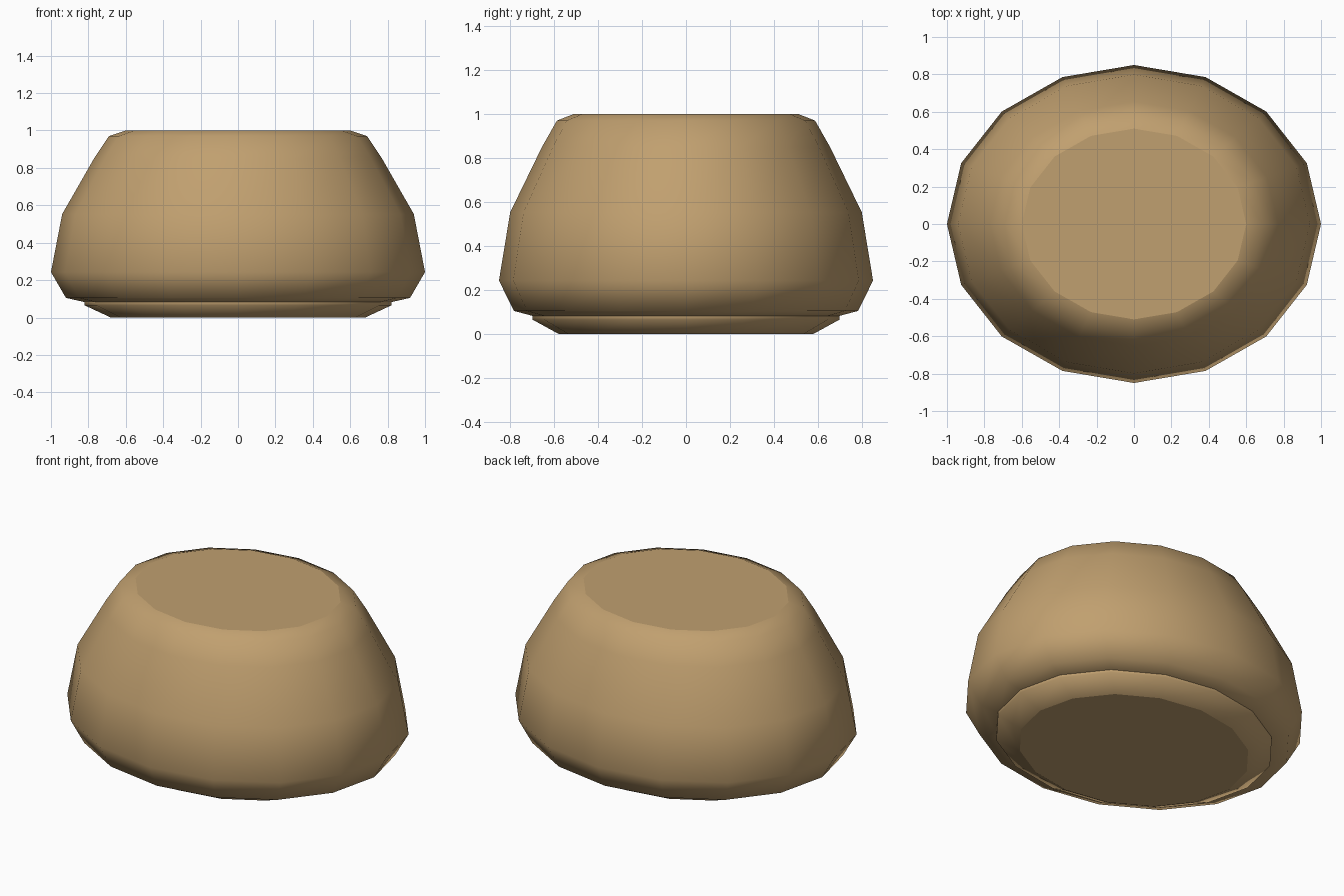
import bpy, bmesh, math

if "Cube" in bpy.data.objects:
    bpy.data.objects.remove(bpy.data.objects["Cube"])

SIDES = 16
DEPTH = 0.85  # oval: y radius relative to x radius

mat = bpy.data.materials.new("tan")
mat.diffuse_color = (0.53, 0.35, 0.16, 1)
mat.use_nodes = True
mat.node_tree.nodes["Principled BSDF"].inputs["Base Color"].default_value = mat.diffuse_color


def oval_lathe(name, profile):
    """Closed oval solid from (radius, height) pairs, smooth sides and flat caps."""
    bm = bmesh.new()
    rings = []
    for r, z in profile:
        rings.append([bm.verts.new((r * math.cos(2 * math.pi * i / SIDES),
                                    DEPTH * r * math.sin(2 * math.pi * i / SIDES), z))
                      for i in range(SIDES)])
    for low, high in zip(rings, rings[1:]):
        for i in range(SIDES):
            j = (i + 1) % SIDES
            bm.faces.new((low[i], low[j], high[j], high[i])).smooth = True
    for cap in (bm.faces.new(rings[0][::-1]), bm.faces.new(rings[-1])):
        for e in cap.edges:
            e.smooth = False
    mesh = bpy.data.meshes.new(name)
    bm.to_mesh(mesh)
    bm.free()
    mesh.materials.append(mat)
    obj = bpy.data.objects.new(name, mesh)
    bpy.context.collection.objects.link(obj)
    return obj


# Narrow foot under the body
oval_lathe("foot", [(0.68, 0), (0.82, 0.065), (0.82, 0.082)])

# Rounded, tapering body with a flat top
oval_lathe("body", [(0.81, 0.08), (0.92, 0.105), (1.0, 0.243), (0.94, 0.553),
                    (0.77, 0.85), (0.69, 0.97), (0.6, 1.0)])
